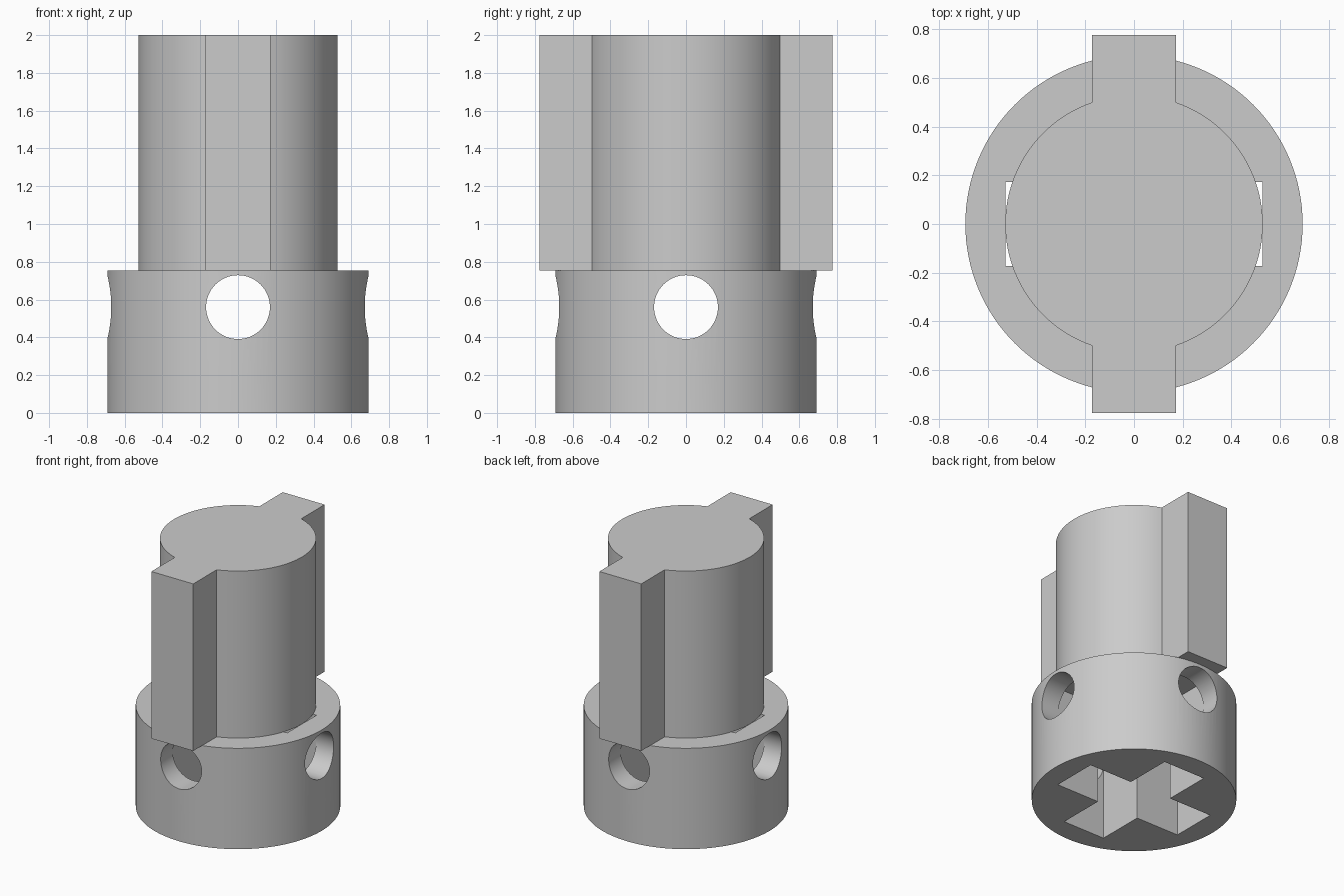
import bpy, bmesh
from math import sin, cos, asin, pi, tau
from mathutils import Matrix

if "Cube" in bpy.data.objects:
    bpy.data.objects.remove(bpy.data.objects["Cube"])

BASE_R, BASE_H, TOP = 0.692, 0.753, 2.0
SHAFT_R, BAR_W, BAR_L = 0.528, 0.173, 0.775
HOLE_R, HOLE_Z = 0.169, 0.56

grey = bpy.data.materials.new("plain grey")
grey.use_nodes = True
grey.diffuse_color = (0.6, 0.6, 0.6, 1)
grey.node_tree.nodes["Principled BSDF"].inputs["Base Color"].default_value = grey.diffuse_color


def arc(radius, start, end, steps):
    angles = [start + (end - start) * i / steps for i in range(steps + 1)]
    return [(radius * cos(a), radius * sin(a)) for a in angles]


def prism(name, outline, z0, z1, turn=None):
    """Extrude a flat outline from z0 to z1, optionally transformed."""
    bm = bmesh.new()
    face = bm.faces.new([bm.verts.new((x, y, z0)) for x, y in outline])
    new = bmesh.ops.extrude_face_region(bm, geom=[face])["geom"]
    verts = [v for v in new if isinstance(v, bmesh.types.BMVert)]
    bmesh.ops.translate(bm, verts=verts, vec=(0, 0, z1 - z0))
    bmesh.ops.recalc_face_normals(bm, faces=bm.faces)
    if turn:
        bm.transform(turn)
    mesh = bpy.data.meshes.new(name)
    bm.to_mesh(mesh)
    bm.free()
    mesh.materials.append(grey)
    obj = bpy.data.objects.new(name, mesh)
    bpy.context.collection.objects.link(obj)
    return obj


def select_only(obj):
    bpy.ops.object.select_all(action="DESELECT")
    obj.select_set(True)
    bpy.context.view_layer.objects.active = obj


def cut(obj, cutter):
    mod = obj.modifiers.new("cut", "BOOLEAN")
    mod.operation, mod.solver, mod.object = "DIFFERENCE", "EXACT", cutter
    select_only(obj)
    bpy.ops.object.modifier_apply(modifier=mod.name)
    bpy.data.objects.remove(cutter)


# Round collar
collar = prism("collar", arc(BASE_R, 0, tau, 128)[:-1], 0, BASE_H)

# Cross-shaped socket running up through the collar
w, r = BAR_W, SHAFT_R
quarter = [(r, -w), (r, w), (w, w)]
cross = []
for _ in range(4):
    cross += quarter
    quarter = [(-y, x) for x, y in quarter]
cut(collar, prism("socket_cutter", cross, -0.1, BASE_H + 0.1))

# Cross-drilled pin holes
for axis in "XY":
    turn = Matrix.Translation((0, 0, HOLE_Z)) @ Matrix.Rotation(pi / 2, 4, axis)
    cut(collar, prism("pin_hole_cutter", arc(HOLE_R, 0, tau, 64)[:-1], -1, 1, turn))

# Shaft with a full-width key bar along y
a = asin(BAR_W / SHAFT_R)
side = arc(SHAFT_R, a - pi / 2, pi / 2 - a, 48) + [(BAR_W, BAR_L)]
half = [(BAR_W, -BAR_L)] + side
shaft = prism("keyed_shaft", half + [(-x, -y) for x, y in half], BASE_H, TOP)

for obj in (collar, shaft):
    select_only(obj)
    bpy.ops.object.shade_smooth_by_angle(angle=pi / 6)
